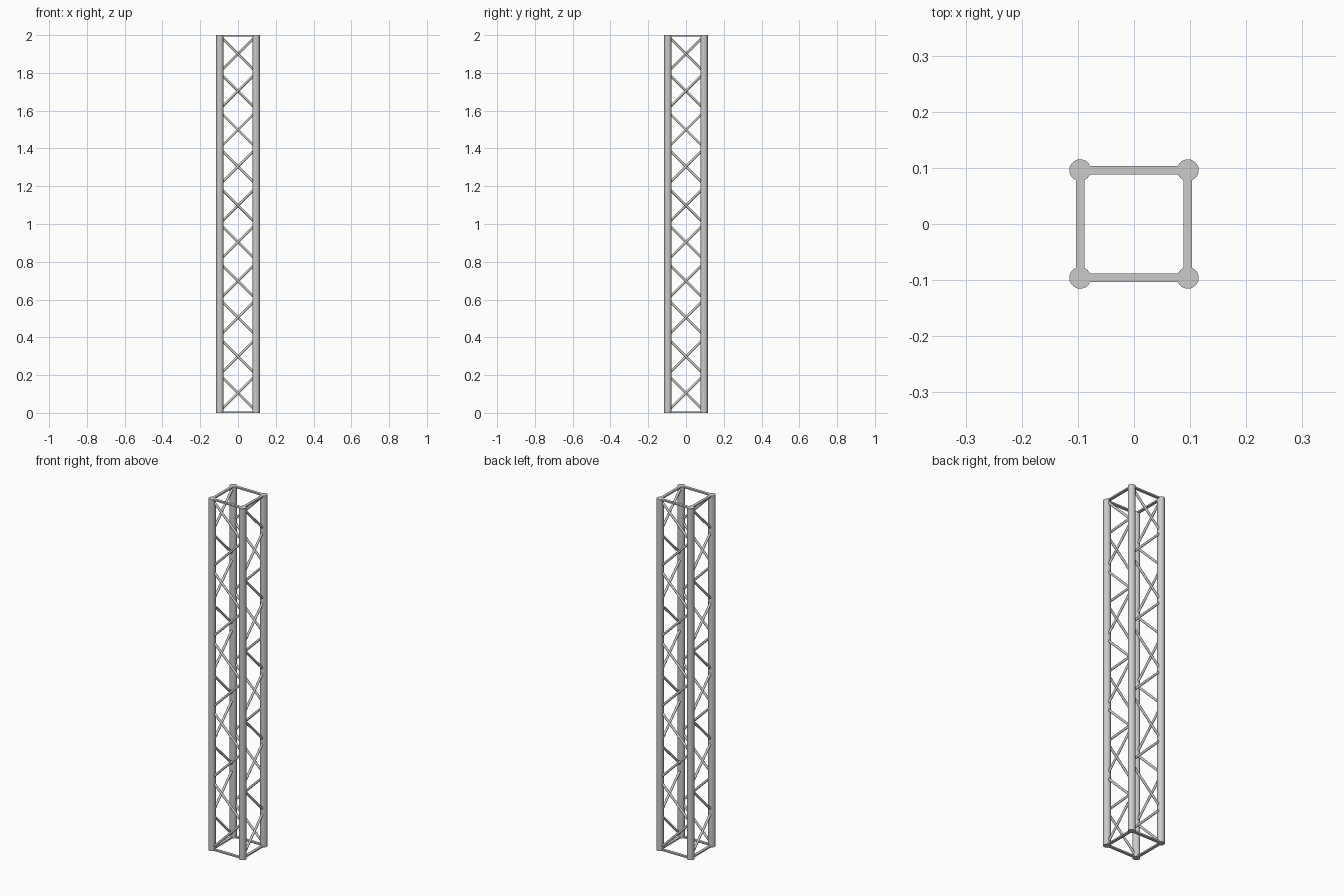
import bpy, math
from mathutils import Vector, Matrix

if "Cube" in bpy.data.objects:
    bpy.data.objects.remove(bpy.data.objects["Cube"])

C = 0.096      # chord axis offset
R = 0.0193     # chord radius
BAYS = 10
BAR = 0.0155   # crossbar width
T = 0.008      # crossbar thickness


def tube(name, a, b, r, sides):
    a, b = Vector(a), Vector(b)
    d = b - a
    bpy.ops.mesh.primitive_cylinder_add(vertices=sides, radius=r, depth=d.length,
                                        location=(a + b) / 2,
                                        rotation=d.to_track_quat('Z', 'Y').to_euler())
    ob = bpy.context.object
    ob.name = name
    bpy.ops.object.shade_smooth_by_angle(angle=math.radians(40))


def flat_bar(name, loc, angle):
    bpy.ops.mesh.primitive_cube_add(size=1, location=loc, rotation=(0, 0, angle))
    ob = bpy.context.object
    ob.name = name
    ob.scale = (2 * C, BAR, T)


for face in range(4):
    angle = face * math.pi / 2
    rot = Matrix.Rotation(angle, 3, 'Z')
    P = lambda x, z: rot @ Vector((x, -C, z))

    # main chord at this corner
    tube(f"chord_{face}", P(-C, 0), P(-C, 2), R, 32)

    # flat end crossbars, flush with the chord ends
    flat_bar(f"bottom_bar_{face}", P(0, T / 2), angle)
    flat_bar(f"top_bar_{face}", P(0, 2 - T / 2), angle)

    # zigzag bracing, one diagonal per bay
    for i in range(BAYS):
        s = -1 if i % 2 else 1
        zc = 0.102 + 0.2 * i + (0.003 if i % 2 == 0 else -0.003)
        h = 0.085
        tube(f"brace_{face}_{i}", P(-s * h, zc - h), P(s * h, zc + h), 0.0065, 16)
